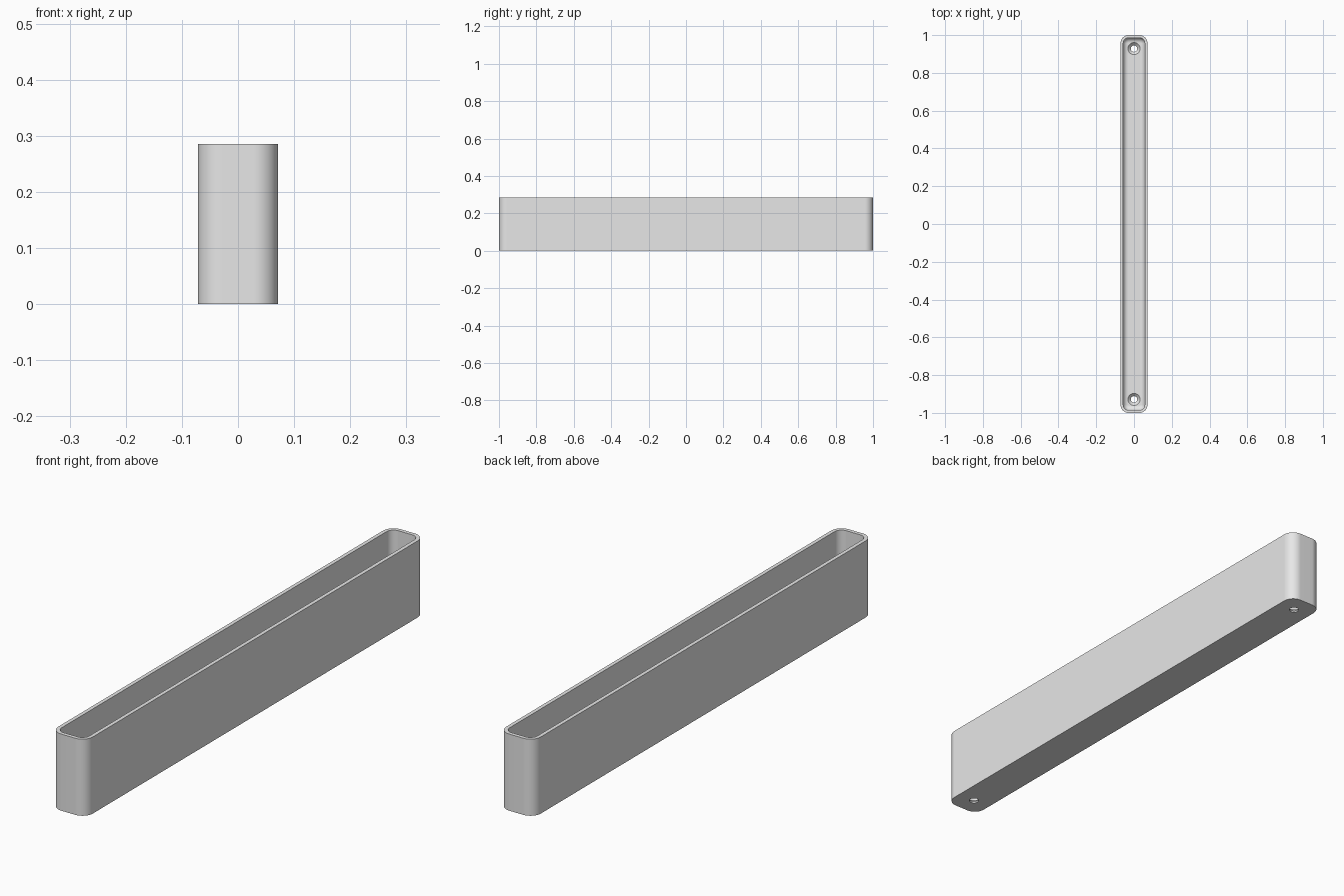
import bpy
import bmesh
from math import sin, cos, pi, radians

cube = bpy.data.objects.get("Cube")
if cube:
    bpy.data.objects.remove(cube, do_unlink=True)

HALF_X, HALF_Y, HEIGHT = 0.0714, 1.0, 0.2857
CORNER, WALL, FLOOR, FILLET = 0.043, 0.0143, 0.0205, 0.026
HOLE_Y, HOLE_R, SINK_R = 0.9286, 0.0172, 0.032
ARC = 10

grey = bpy.data.materials.new("plain grey")
grey.use_nodes = True
grey.diffuse_color = (0.8, 0.8, 0.8, 1)
grey.node_tree.nodes["Principled BSDF"].inputs["Base Color"].default_value = (0.8, 0.8, 0.8, 1)


def finish(bm, name):
    bmesh.ops.recalc_face_normals(bm, faces=bm.faces)
    mesh = bpy.data.meshes.new(name)
    bm.to_mesh(mesh)
    bm.free()
    mesh.materials.append(grey)
    obj = bpy.data.objects.new(name, mesh)
    bpy.context.collection.objects.link(obj)
    return obj


def rounded_ring(bm, inset, z):
    """Rounded rectangle of vertices, inset from the outer outline."""
    r = max(CORNER - inset, 0.002)
    cx, cy = HALF_X - inset - r, HALF_Y - inset - r
    ring = []
    for q, (sx, sy) in enumerate([(1, 1), (-1, 1), (-1, -1), (1, -1)]):
        for i in range(ARC + 1):
            a = (q + i / ARC) * pi / 2
            ring.append(bm.verts.new((sx * cx + r * cos(a), sy * cy + r * sin(a), z)))
    return ring


def circle_ring(bm, r, z, y, n=40):
    return [bm.verts.new((r * cos(2 * pi * i / n), y + r * sin(2 * pi * i / n), z))
            for i in range(n)]


def skin(bm, rings):
    """Join successive rings with quads and cap both ends."""
    for a, b in zip(rings, rings[1:]):
        for i in range(len(a)):
            j = (i + 1) % len(a)
            bm.faces.new((a[i], a[j], b[j], b[i]))
    bm.faces.new(rings[0])
    bm.faces.new(rings[-1])


# Tray: outer wall, flat rim, inner wall, filleted inside floor
profile = [(0, 0), (0, HEIGHT), (WALL, HEIGHT)]
for i in range(9):
    a = i / 8 * pi / 2
    profile.append((WALL + FILLET * (1 - cos(a)), FLOOR + FILLET * (1 - sin(a))))
bm = bmesh.new()
skin(bm, [rounded_ring(bm, inset, z) for inset, z in profile])
tray = finish(bm, "tray")

# Countersunk screw holes near both ends
bpy.context.view_layer.objects.active = tray
tray.select_set(True)
sink_z = FLOOR - (SINK_R - HOLE_R)
for side in (-1, 1):
    bm = bmesh.new()
    skin(bm, [circle_ring(bm, r, z, side * HOLE_Y) for r, z in
              [(HOLE_R, -0.05), (HOLE_R, sink_z), (SINK_R, FLOOR), (SINK_R, 0.1)]])
    cutter = finish(bm, "hole_cutter")
    cutter.hide_render = True
    mod = tray.modifiers.new("screw hole", 'BOOLEAN')
    mod.operation, mod.solver, mod.object = 'DIFFERENCE', 'EXACT', cutter
    bpy.ops.object.modifier_apply(modifier=mod.name)
    bpy.data.objects.remove(cutter, do_unlink=True)

# Smooth corners and fillet, crisp rim and base
bpy.ops.object.shade_smooth_by_angle(angle=radians(30))
weighted = tray.modifiers.new("even shading", 'WEIGHTED_NORMAL')
weighted.keep_sharp = True
